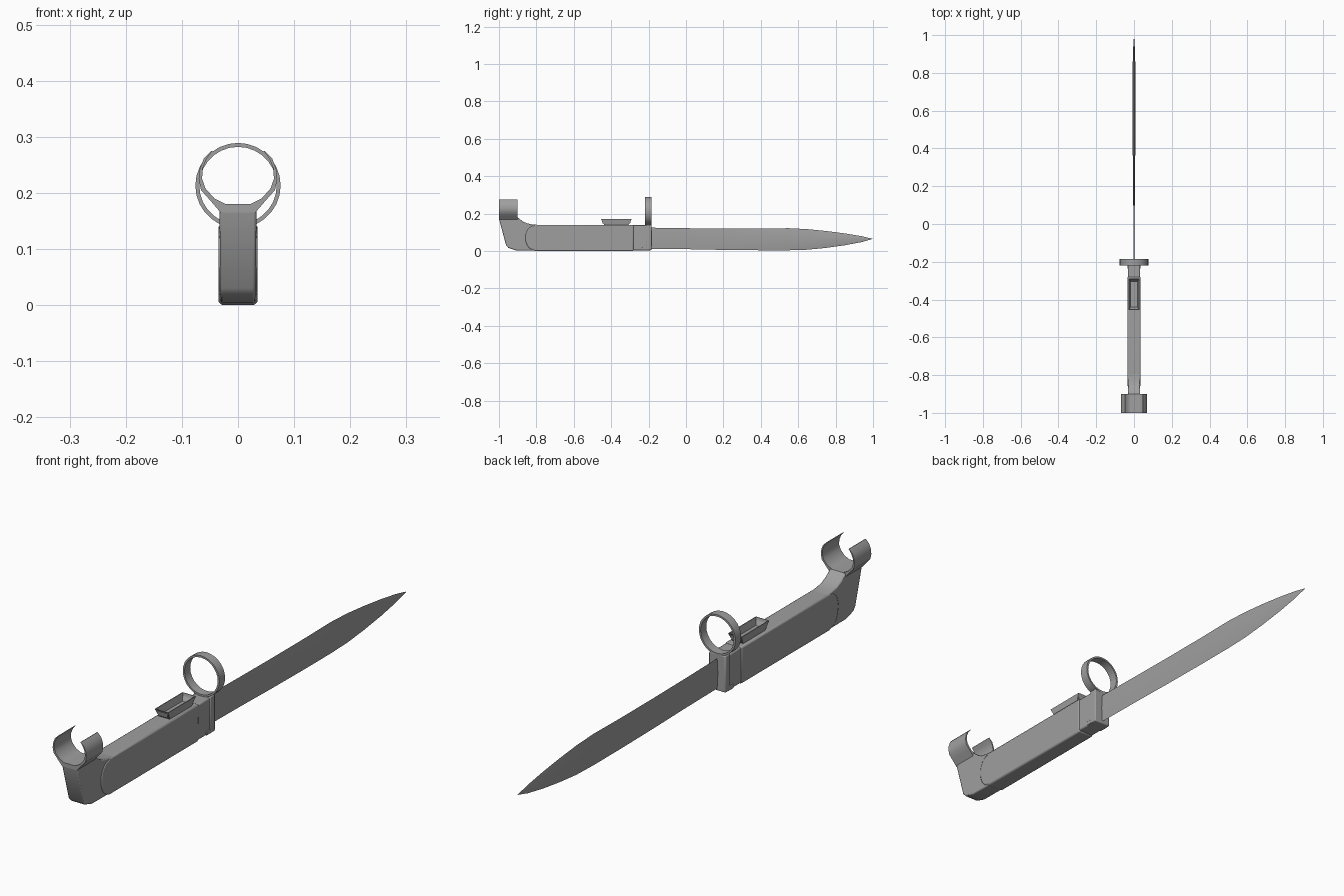
import bpy, bmesh, math

if "Cube" in bpy.data.objects:
    bpy.data.objects.remove(bpy.data.objects["Cube"])

steel = bpy.data.materials.new("grey_steel")
steel.use_nodes = True
steel.diffuse_color = (0.35, 0.35, 0.35, 1)
steel.node_tree.nodes["Principled BSDF"].inputs["Base Color"].default_value = steel.diffuse_color


def finish(name, bm, bevel=0.0, angle=30):
    """Turn a bmesh into a shaded object, with optional edge bevel."""
    bmesh.ops.recalc_face_normals(bm, faces=bm.faces)
    mesh = bpy.data.meshes.new(name)
    bm.to_mesh(mesh)
    bm.free()
    mesh.materials.append(steel)
    ob = bpy.data.objects.new(name, mesh)
    bpy.context.collection.objects.link(ob)
    if bevel:
        mod = ob.modifiers.new("edge_bevel", "BEVEL")
        mod.width = bevel
        mod.segments = 2
        mod.limit_method = "ANGLE"
        mod.angle_limit = math.radians(40)
    bpy.ops.object.select_all(action="DESELECT")
    bpy.context.view_layer.objects.active = ob
    ob.select_set(True)
    bpy.ops.object.shade_smooth_by_angle(angle=math.radians(angle))
    return ob


def prism(points, place, offset):
    """Extrude a closed outline; place(u, v) gives the 3D start point."""
    bm = bmesh.new()
    face = bm.faces.new([bm.verts.new(place(u, v)) for u, v in points])
    new = bmesh.ops.extrude_face_region(bm, geom=[face])["geom"]
    bmesh.ops.translate(bm, vec=offset, verts=[v for v in new if isinstance(v, bmesh.types.BMVert)])
    return bm


def side_prism(name, points, half, bevel=0.0, narrow=0.0):
    """Side outline (y, z) made solid across x, narrowing toward the bottom."""
    bm = prism(points, lambda y, z: (-half, y, z), (2 * half, 0, 0))
    for v in bm.verts:
        v.co.x *= 1 - narrow * max(0, 1 - v.co.z / 0.1)
    return finish(name, bm, bevel)


def rect(y0, y1, z0, z1):
    return [(y0, z0), (y1, z0), (y1, z1), (y0, z1)]


# Grip with a rounded rear end laid over the pommel
arc = [(-0.815 - 0.045 * math.sin(math.radians(a)), 0.07 + 0.065 * math.cos(math.radians(a)))
       for a in range(0, 181, 15)]
side_prism("grip", arc + [(-0.81, 0), (-0.28, 0), (-0.28, 0.14), (-0.81, 0.14)], 0.035, 0.006, 0.06)

# Pommel sweeping up to the clip
side_prism("pommel", [(-1, 0.18), (-0.998, 0.165), (-0.962, 0.03), (-0.95, 0.017), (-0.91, 0.004),
                      (-0.78, 0.003), (-0.78, 0.139), (-0.82, 0.142), (-0.85, 0.148),
                      (-0.875, 0.16), (-0.89, 0.172), (-0.9, 0.18)], 0.033, 0.004, 0.08)

# Open spring clip, mirrored across x
inner = [(0.022, 0.18), (0.042, 0.19), (0.058, 0.208), (0.064, 0.225),
         (0.063, 0.243), (0.056, 0.261), (0.045, 0.275)]
outer = [(0.047, 0.275), (0.061, 0.261), (0.068, 0.243), (0.07, 0.225),
         (0.066, 0.205), (0.05, 0.187), (0.031, 0.165)]
half = inner + outer
loop = half + [(-x, z) for x, z in reversed(half)]
finish("pommel_clip", prism(loop, lambda x, z: (x, -1, z), (0, 0.1, 0)), angle=35)

# Collar, guard plate and lower pin
side_prism("guard_collar", rect(-0.285, -0.2, 0.004, 0.138), 0.032, 0.005)
side_prism("guard_plate", rect(-0.215, -0.185, 0.004, 0.142), 0.035, 0.004)
side_prism("guard_pin", rect(-0.235, -0.2, 0.004, 0.02), 0.0345, 0.002)

# Barrel ring
bm = bmesh.new()
steps = 28
rows = []
for i in range(steps):
    a = 2 * math.pi * i / steps
    rows.append([bm.verts.new((r * math.sin(a), y, 0.213 - r * math.cos(a)))
                 for r, y in ((0.076, -0.219), (0.076, -0.185), (0.069, -0.185), (0.069, -0.219))])
for i in range(steps):
    a, b = rows[i], rows[(i + 1) % steps]
    for j in range(4):
        k = (j + 1) % 4
        bm.faces.new((a[j], a[k], b[k], b[j]))
finish("barrel_ring", bm)

# Flared, hollow release catch
bm = bmesh.new()
bmesh.ops.create_cube(bm, size=1)
for v in bm.verts:
    up = v.co.z > 0
    v.co.x *= 0.056 if up else 0.044
    v.co.y = -0.372 + v.co.y * (0.165 if up else 0.125)
    v.co.z = 0.172 if up else 0.135
bm.normal_update()
top = [f for f in bm.faces if f.normal.z > 0.9]
bmesh.ops.inset_individual(bm, faces=top, thickness=0.004)
bmesh.ops.inset_individual(bm, faces=top, thickness=0.009, depth=-0.026)
finish("release_catch", bm)

# Double-edged blade: station, lower edge, upper edge, half thickness
stations = [(-0.2, 0.012, 0.125, 0.003), (0, 0.01, 0.122, 0.003), (0.2, 0.006, 0.12, 0.005),
            (0.4, 0.004, 0.12, 0.007), (0.55, 0.004, 0.122, 0.009), (0.65, 0.007, 0.117, 0.009),
            (0.75, 0.017, 0.107, 0.008), (0.85, 0.031, 0.094, 0.007), (0.94, 0.048, 0.079, 0.004)]
bm = bmesh.new()
rings = []
for y, low, high, t in stations:
    mid = (low + high) / 2
    rings.append([bm.verts.new(p) for p in ((0, y, low), (t, y, mid), (0, y, high), (-t, y, mid))])
tip = bm.verts.new((0, 1, 0.065))
for a, b in zip(rings, rings[1:]):
    for j in range(4):
        k = (j + 1) % 4
        bm.faces.new((a[j], a[k], b[k], b[j]))
for j in range(4):
    bm.faces.new((rings[-1][j], rings[-1][(j + 1) % 4], tip))
bm.faces.new(rings[0])
finish("blade", bm)
